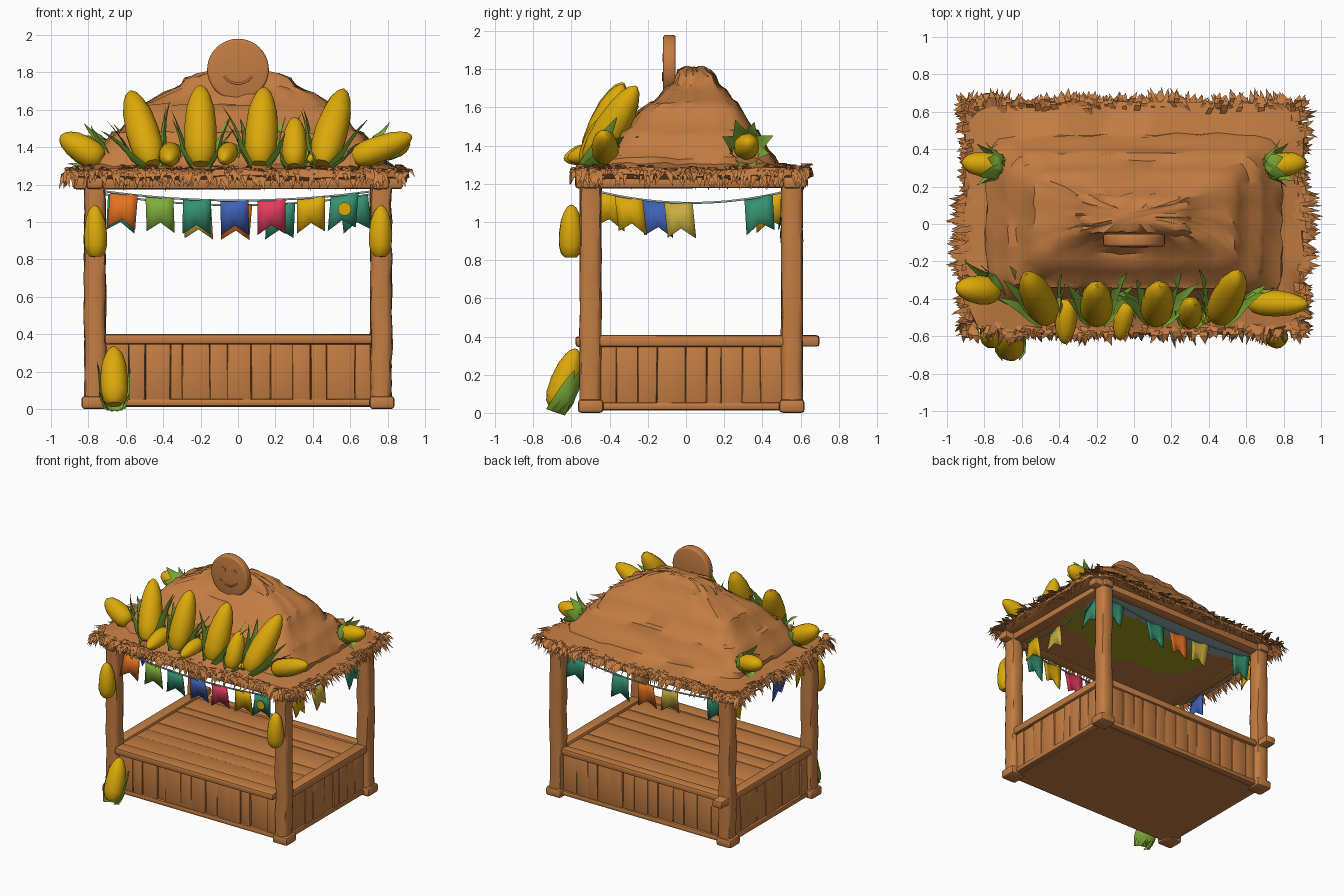
import bpy, bmesh, math, random
from mathutils import Vector, Matrix

random.seed(4)
if "Cube" in bpy.data.objects:
    bpy.data.objects.remove(bpy.data.objects["Cube"], do_unlink=True)


def material(name, r, g, b):
    m = bpy.data.materials.new(name)
    m.use_nodes = True
    m.diffuse_color = (r, g, b, 1)
    m.node_tree.nodes["Principled BSDF"].inputs["Base Color"].default_value = (r, g, b, 1)
    return m


wood = material("warm wood", 0.55, 0.205, 0.055)
yellow = material("corn yellow", 0.72, 0.4, 0.003)
green = material("leaf green", 0.21, 0.42, 0.04)
orange = material("orange", 0.79, 0.17, 0.015)
mustard = material("mustard", 0.58, 0.42, 0.05)
teal = material("teal", 0.035, 0.28, 0.16)
blue = material("blue", 0.05, 0.12, 0.46)
pink = material("pink", 0.75, 0.045, 0.11)
olive = material("olive", 0.36, 0.33, 0.015)
slate = material("pale slate", 0.3, 0.42, 0.42)


def wob(a):
    return random.uniform(-a, a)


def finish(bm, name, *mats, smooth=True, normals=True):
    if normals:
        bmesh.ops.recalc_face_normals(bm, faces=bm.faces)
    me = bpy.data.meshes.new(name)
    bm.to_mesh(me)
    bm.free()
    for m in mats:
        me.materials.append(m)
    ob = bpy.data.objects.new(name, me)
    bpy.context.collection.objects.link(ob)
    if smooth:
        bpy.ops.object.select_all(action="DESELECT")
        ob.select_set(True)
        bpy.context.view_layer.objects.active = ob
        bpy.ops.object.shade_smooth_by_angle(angle=math.radians(40))
    return ob


def box(name, x0, x1, y0, y1, z0, z1, bevel=0.012, jitter=0.0):
    bm = bmesh.new()
    bmesh.ops.create_cube(bm, size=1)
    lo, hi = Vector((x0, y0, z0)), Vector((x1, y1, z1))
    for v in bm.verts:
        v.co = Vector([a + (b - a) * (c + 0.5) + wob(jitter) for a, b, c in zip(lo, hi, v.co)])
    if bevel:
        bmesh.ops.bevel(bm, geom=bm.edges[:], offset=bevel, segments=2, affect="EDGES", profile=0.5)
    return finish(bm, name, wood)


def bridge(bm, rings):
    n = len(rings[0])
    for a, b in zip(rings, rings[1:]):
        for i in range(n):
            bm.faces.new((a[i], a[(i + 1) % n], b[(i + 1) % n], b[i]))
    bm.faces.new(rings[0][::-1])
    bm.faces.new(rings[-1])


def square_ring(bm, x, y, hx, hy, z, n, power, jitter):
    """Rounded rectangle of points, n to each side."""
    pts = []
    for side in range(4):
        for i in range(n):
            u, v = 2 * i / n - 1, -1
            for _ in range(side):
                u, v = -v, u
            s = (abs(u) ** power + abs(v) ** power) ** (-1 / power)
            pts.append(bm.verts.new((x + u * s * hx + wob(jitter), y + v * s * hy + wob(jitter), z + wob(jitter))))
    return pts


# Four rough posts with feet
for sx, side in ((-1, "right"), (1, "left")):
    for y, end in ((-0.5, "front"), (0.555, "back")):
        bm = bmesh.new()
        bridge(bm, [square_ring(bm, sx * 0.765 + wob(0.004), y, 0.057, 0.057, 0.04 + 0.096 * i, 4, 3.5, 0.003)
                    for i in range(13)])
        finish(bm, f"{end}_{side}_post", wood)
        box(f"{end}_{side}_foot", sx * 0.77 - 0.067, sx * 0.77 + 0.067, y - 0.067, y + 0.067, 0, 0.07, 0.018)

# Rails, sills and roof beams
for y, end, reach in ((-0.5, "front", 0.08), (0.555, "back", 0.04)):
    box(f"{end}_rail", -0.715, 0.715, y - reach, y + 0.04, 0.345, 0.4, 0.014, 0.003)
    box(f"{end}_sill", -0.72, 0.72, y - 0.03, y + 0.03, 0.015, 0.055)
    box(f"{end}_beam", -0.88, 0.88, y - 0.045, y + 0.045, 1.175, 1.24, 0.016, 0.003)
for sx, side in ((-1, "right"), (1, "left")):
    x = sx * 0.765
    box(f"{side}_rail", x - 0.045, x + 0.045, -0.5, 0.7 if sx < 0 else 0.56, 0.347, 0.408, 0.016, 0.002)
    box(f"{side}_sill", x - 0.03, x + 0.03, -0.46, 0.52, 0.015, 0.055)
    box(f"{side}_beam", x - 0.045, x + 0.045, -0.58, 0.63, 1.178, 1.238, 0.016, 0.003)


# Vertical wall planks
def planks(name, a, b, count, place):
    cuts = [a + (b - a) * (i + (wob(0.25) if 0 < i < count else 0)) / count for i in range(count + 1)]
    for i, (p, q) in enumerate(zip(cuts, cuts[1:])):
        place(f"{name}_{i + 1}", p + 0.001, q - 0.001, wob(0.008))


for y, end in ((-0.5, "front"), (0.555, "back")):
    planks(f"{end}_wall_plank", -0.71, 0.71, 13, lambda n, p, q, d:
           box(n, p, q, y - 0.018 + d, y + 0.018 + d, 0.035, 0.36, 0.005, 0.003))
for sx, side in ((-1, "right"), (1, "left")):
    planks(f"{side}_wall_plank", -0.45, 0.51, 9, lambda n, p, q, d:
           box(n, sx * 0.765 - 0.018 + d, sx * 0.765 + 0.018 + d, p, q, 0.035, 0.36, 0.005, 0.003))

# Counter deck and base
planks("deck_plank", -0.47, 0.53, 6, lambda n, p, q, d:
       box(n, -0.74, 0.74, p, q, 0.34, 0.387 + d * 0.5, 0.006, 0.002))
box("base_plate", -0.75, 0.75, -0.48, 0.54, 0.012, 0.04, 0)

# Thatched roof with overhanging steps: half width, front, back, height
TIERS = [(0.86, -0.55, 0.62, 1.225), (0.91, -0.59, 0.66, 1.245), (0.9, -0.58, 0.65, 1.28), (0.79, -0.44, 0.48, 1.305),
         (0.79, -0.42, 0.465, 1.335), (0.74, -0.39, 0.43, 1.375), (0.69, -0.355, 0.395, 1.44), (0.67, -0.34, 0.375, 1.475),
         (0.625, -0.31, 0.34, 1.49), (0.565, -0.25, 0.295, 1.575), (0.53, -0.19, 0.265, 1.62), (0.49, -0.16, 0.24, 1.635),
         (0.4, -0.11, 0.205, 1.69), (0.31, -0.07, 0.165, 1.725), (0.28, -0.05, 0.15, 1.765), (0.22, -0.04, 0.125, 1.79),
         (0.12, 0, 0.09, 1.81)]
bm = bmesh.new()
bridge(bm, [square_ring(bm, 0, (a + b) / 2, hx, (b - a) / 2, z, 14, 9, 0.009) for hx, a, b, z in TIERS])
finish(bm, "thatched_roof", wood)

# Shaggy straw fringe around the eaves
bm = bmesh.new()
for out, along, half, edge in ((Vector((0, -1, 0)), Vector((1, 0, 0)), 0.91, 0.54),
                               (Vector((0, 1, 0)), Vector((1, 0, 0)), 0.91, 0.61),
                               (Vector((1, 0, 0)), Vector((0, 1, 0)), 0.61, 0.86),
                               (Vector((-1, 0, 0)), Vector((0, 1, 0)), 0.61, 0.86)):
    mid = Vector((0, 0.03, 0)) if along.y else Vector()
    for _ in range(int(half * 420)):
        t = wob(half)
        clump = 0.015 * math.sin(t * 13 + edge * 9)
        if along.y and abs(t + 0.08) < 0.21:
            clump = 0.04
        root = mid + along * t + out * (edge + wob(0.025)) + Vector((0, 0, 1.275 + wob(0.012)))
        reach = random.uniform(0.05, 0.09) + clump
        tip = root + out * reach + along * wob(0.05) + Vector((0, 0, -random.uniform(-0.02, 0.105)))
        w = along * random.uniform(0.009, 0.02)
        lift = (root + tip) / 2 + Vector((0, 0, 0.015))
        r0, r1, m0, m1, end = [bm.verts.new(p) for p in (root - w, root + w, lift - w, lift + w, tip)]
        bm.faces.new((r0, r1, m1, m0))
        bm.faces.new((m0, m1, end))
bm.normal_update()
bmesh.ops.reverse_faces(bm, faces=[f for f in bm.faces if f.normal.z < 0])
finish(bm, "straw_fringe", wood, smooth=False, normals=False)

# Painted ceiling plate, level with the beams
bm = bmesh.new()
bmesh.ops.create_grid(bm, x_segments=36, y_segments=28, size=1,
                      matrix=Matrix.Translation((0, 0.03, 1.188)) @ Matrix.Diagonal((0.74, 0.5, 1, 1)))
for f in bm.faces:
    c = f.calc_center_median()
    if c.y > 0.32 + 0.05 * math.sin(c.x * 6):
        f.material_index = 2
    elif ((c.x - 0.08) / 0.62) ** 2 + ((c.y - 0.1) / 0.3) ** 2 < 1 + 0.2 * math.sin(c.x * 11):
        f.material_index = 1
bmesh.ops.reverse_faces(bm, faces=bm.faces[:])
finish(bm, "ceiling", wood, olive, slate, smooth=False, normals=False)


# Round plaque with a simple carved face
def disc(name, x, y, z, r, depth, mat=wood, bevel=0.0):
    bm = bmesh.new()
    bmesh.ops.create_cone(bm, cap_ends=True, segments=40, radius1=r, radius2=r, depth=depth,
                          matrix=Matrix.Translation((x, y, z)) @ Matrix.Rotation(math.pi / 2, 4, "X"))
    if bevel:
        rims = [e for e in bm.edges if e.calc_face_angle() > 1]
        bmesh.ops.bevel(bm, geom=rims, offset=bevel, segments=3, affect="EDGES", profile=0.5)
    return finish(bm, name, mat)


def tube(name, points, radius, mat):
    cu = bpy.data.curves.new(name, "CURVE")
    cu.dimensions = "3D"
    cu.bevel_depth = radius
    cu.bevel_resolution = 1
    sp = cu.splines.new("POLY")
    sp.points.add(len(points) - 1)
    for p, co in zip(sp.points, points):
        p.co = (*co, 1)
    cu.materials.append(mat)
    bpy.context.collection.objects.link(bpy.data.objects.new(name, cu))


disc("plaque", 0, -0.087, 1.815, 0.165, 0.066, bevel=0.014)
tube("plaque_smile", [(0.09 * math.sin(a / 5), -0.119, 1.83 - 0.09 * math.cos(a / 5)) for a in range(-5, 6)], 0.006, wood)
for sx in (-1, 1):
    disc("plaque_eye", sx * 0.05, -0.12, 1.86, 0.022, 0.008)


# Corn cobs with pointed husk leaves
COB = [(0, 0.5), (0.07, 0.8), (0.22, 0.98), (0.45, 1), (0.7, 0.86), (0.86, 0.62), (0.95, 0.38), (1, 0.08)]


def corn(name, base, tip, r, leaves=7, reach=0.65, flare=0.06, arc=190, wide=0.55):
    base, tip = Vector(base), Vector(tip)
    length = (tip - base).length
    a = (tip - base).normalized()
    f = Vector((0, -1, 0.4))
    f = (f - a * f.dot(a)).normalized()
    s = a.cross(f)
    bm = bmesh.new()
    ang = [math.tau * i / 18 for i in range(18)]
    bridge(bm, [[bm.verts.new(base + a * length * t + (f * math.cos(k) + s * math.sin(k)) * (r * p + wob(0.002)))
                 for k in ang] for t, p in COB])
    bmesh.ops.recalc_face_normals(bm, faces=bm.faces)
    for k in range(leaves):
        spread = arc * (k / (leaves - 1) - 0.5) if arc < 360 else 360 * k / leaves
        th = math.radians(180 + spread + wob(6))
        o = f * math.cos(th) + s * math.sin(th)
        g = a.cross(o)
        span, bend = length * reach * random.uniform(0.8, 1.15), flare * random.uniform(0.5, 1.3)
        rows = []
        for j in range(7):
            t = j / 6
            w = r * wide * (1 - t ** 1.8) + 0.002
            d = r * min(1.1, 0.6 + 1.7 * t) + bend * t * t
            c = base + a * (span * t - 0.02)
            rows.append([bm.verts.new(c + g * w * u + o * (d - 0.3 * w * abs(u))) for u in (-1, 0, 1)])
        for p, q in zip(rows, rows[1:]):
            for i in (0, 1):
                face = bm.faces.new((p[i], p[i + 1], q[i + 1], q[i]))
                face.material_index = 1
                face.normal_update()
                if face.normal.dot(o) < 0:
                    face.normal_flip()
    finish(bm, name, yellow, green, normals=False)


for i, (x0, x1, y1, z1) in enumerate(((-0.46, -0.575, -0.27, 1.7), (-0.2, -0.2, -0.33, 1.73),
                                      (0.115, 0.14, -0.33, 1.72), (0.45, 0.565, -0.26, 1.71))):
    corn(f"large_corn_{i + 1}", (x0, -0.5, 1.31), (x1, y1, z1), 0.088, 9, 0.72, 0.1)
corn("short_corn", (0.3, -0.52, 1.3), (0.305, -0.41, 1.56), 0.066, 7, 0.55, 0.02)
corn("left_lying_corn", (0.62, -0.42, 1.34), (0.93, -0.43, 1.46), 0.07, 3, 0.45, 0.01, 120)
corn("right_lying_corn", (-0.73, -0.36, 1.33), (-0.95, -0.34, 1.46), 0.077, 5, 0.7, 0.06, 150)
corn("small_corn_1", (-0.36, -0.4, 1.38), (-0.37, -0.64, 1.33), 0.06, 3, 0.5, 0.01)
corn("small_corn_2", (-0.04, -0.42, 1.39), (-0.08, -0.62, 1.33), 0.052, 3, 0.5, 0.01)
corn("small_corn_3", (0.47, -0.42, 1.36), (0.37, -0.53, 1.33), 0.035, 3, 0.5, 0.01)
for sx, side in ((-1, "right"), (1, "left")):
    corn(f"{side}_roof_corn", (sx * 0.72, 0.31, 1.38), (sx * 0.92, 0.33, 1.42), 0.066, 8, 0.65, 0.06, 360, 0.8)
    corn(f"{side}_hanging_corn", (sx * 0.76, -0.605, 0.815), (sx * 0.765, -0.6, 1.09), 0.062, 0)
corn("ground_corn", (-0.66, -0.685, 0.025), (-0.665, -0.575, 0.335), 0.075, 6, 0.8, 0.012, 150, 0.7)


# Bunting: sagging string and swallow-tailed flags
def bunting(name, start, end, sag, flags):
    start, end = Vector(start), Vector(end)

    def at(t):
        return start.lerp(end, t) - Vector((0, 0, sag * 4 * t * (1 - t)))
    tube(f"{name}_string", [at(i / 16) for i in range(17)], 0.006, slate)
    d = (end - start).normalized()
    out = d.cross(Vector((0, 0, 1)))
    for i, (pos, mat) in enumerate(flags):
        t = (pos - start.dot(d)) / (end - start).length
        tilt = (at(t + 0.05) - at(t - 0.05)).normalized()
        down = Vector((0, 0, -1)) + out * wob(0.15) + d * wob(0.15)
        bm = bmesh.new()
        grid = [[bm.verts.new(at(t) + tilt * 0.075 * u + down * h * (0.135 + 0.05 * abs(u) if h == 1 else 0.17)
                              + out * 0.012 * math.sin(u * 2 + h * 3)) for u in (-1, -0.5, 0, 0.5, 1)]
                for h in (0, 0.4, 1)]
        for p, q in zip(grid, grid[1:]):
            for k in range(4):
                bm.faces.new((p[k], p[k + 1], q[k + 1], q[k]))
        ob = finish(bm, f"{name}_flag_{i + 1}", mat)
        ob.modifiers.new("thickness", "SOLIDIFY").thickness = 0.006


bunting("front_bunting", (-0.72, -0.5, 1.165), (0.72, -0.5, 1.165), 0.05,
        [(-0.61, orange), (-0.42, green), (-0.22, teal), (-0.02, blue), (0.18, pink), (0.39, yellow), (0.57, teal)])
bunting("back_bunting", (-0.72, 0.52, 1.15), (0.72, 0.52, 1.15), 0.06,
        [(-0.62, teal), (-0.22, mustard), (0, orange), (0.23, teal), (0.62, teal)])
bunting("left_bunting", (0.75, -0.46, 1.16), (0.75, 0.52, 1.16), 0.06, [(-0.3, yellow), (-0.04, mustard), (0.38, teal)])
bunting("right_bunting", (-0.75, -0.46, 1.16), (-0.75, 0.52, 1.16), 0.06,
        [(-0.42, yellow), (-0.15, blue), (0.44, yellow)])
disc("flag_spot", 0.57, -0.52, 1.07, 0.035, 0.006, yellow)
